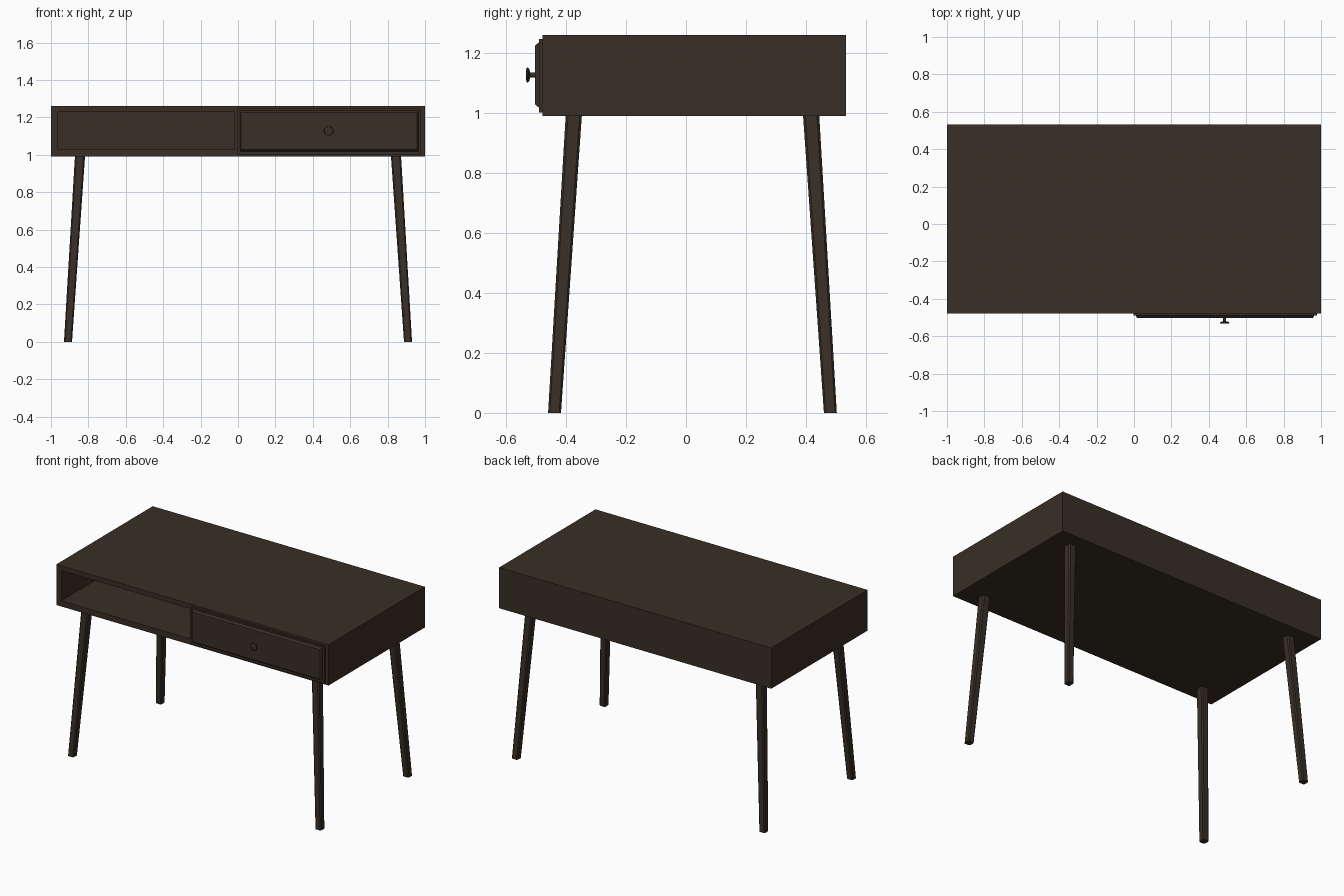
import bpy, bmesh, math

if "Cube" in bpy.data.objects:
    bpy.data.objects.remove(bpy.data.objects["Cube"])

wood = bpy.data.materials.new("dark brown wood")
wood.diffuse_color = (0.040, 0.028, 0.019, 1)
wood.use_nodes = True
wood.node_tree.nodes["Principled BSDF"].inputs["Base Color"].default_value = wood.diffuse_color


def loft(name, rings):
    """Closed solid through a list of equal-length point rings."""
    bm = bmesh.new()
    vr = [[bm.verts.new(p) for p in r] for r in rings]
    n = len(vr[0])
    for a, b in zip(vr, vr[1:]):
        for i in range(n):
            j = (i + 1) % n
            bm.faces.new((a[i], a[j], b[j], b[i]))
    bm.faces.new(vr[0])
    bm.faces.new(vr[-1])
    bmesh.ops.recalc_face_normals(bm, faces=bm.faces)
    me = bpy.data.meshes.new(name)
    bm.to_mesh(me)
    bm.free()
    ob = bpy.data.objects.new(name, me)
    bpy.context.collection.objects.link(ob)
    me.materials.append(wood)
    return ob


def rect(y, x0, x1, z0, z1):
    return [(x0, y, z0), (x1, y, z0), (x1, y, z1), (x0, y, z1)]


def disc(y, r, n=20):
    return [(0.485 + r * math.cos(2 * math.pi * i / n), y,
             1.127 + r * math.sin(2 * math.pi * i / n)) for i in range(n)]


# Cabinet body with the open compartment cut into its left half
body = loft("cabinet", [rect(y, -1, 1, 0.99, 1.26) for y in (-0.478, 0.533)])
cutter = loft("compartment_cutter",
              [rect(y, -0.963, -0.018, 1.028, 1.228) for y in (-0.6, 0.495)])
cutter.hide_render = True
mod = body.modifiers.new("compartment", 'BOOLEAN')
mod.object = cutter
mod.operation = 'DIFFERENCE'
mod.solver = 'EXACT'
bpy.context.view_layer.objects.active = body
bpy.ops.object.modifier_apply(modifier=mod.name)
bpy.data.objects.remove(cutter)

# Drawer front with a raised panel
loft("drawer_front", [
    rect(-0.470, -0.004, 0.978, 1.002, 1.247),
    rect(-0.490, -0.004, 0.978, 1.002, 1.247),
    rect(-0.490, 0.010, 0.964, 1.018, 1.236),
    rect(-0.503, 0.016, 0.956, 1.028, 1.226),
])

# Drawer knob: stem and flared disc
knob = loft("drawer_knob", [disc(y, r) for y, r in [
    (-0.498, 0.008), (-0.520, 0.008), (-0.523, 0.020),
    (-0.527, 0.025), (-0.531, 0.024), (-0.533, 0.018)]])
for o in bpy.context.selected_objects:
    o.select_set(False)
knob.select_set(True)
bpy.context.view_layer.objects.active = knob
bpy.ops.object.shade_smooth_by_angle(angle=math.radians(35))


# Splayed, tapered legs with chamfered corners
def leg_ring(cx, cy, z, h):
    c = h * 0.72
    return [(cx + x, cy + y, z) for x, y in [
        (h, -c), (h, c), (c, h), (-c, h), (-h, c), (-h, -c), (-c, -h), (c, -h)]]


for sx, side in ((-1, "left"), (1, "right")):
    for sy, end in ((-1, "front"), (1, "back")):
        loft(f"{end}_{side}_leg", [
            leg_ring(sx * 0.909, 0.0215 + sy * 0.460, 0.0, 0.0215),
            leg_ring(sx * 0.845, 0.0215 + sy * 0.396, 0.99, 0.027)])
